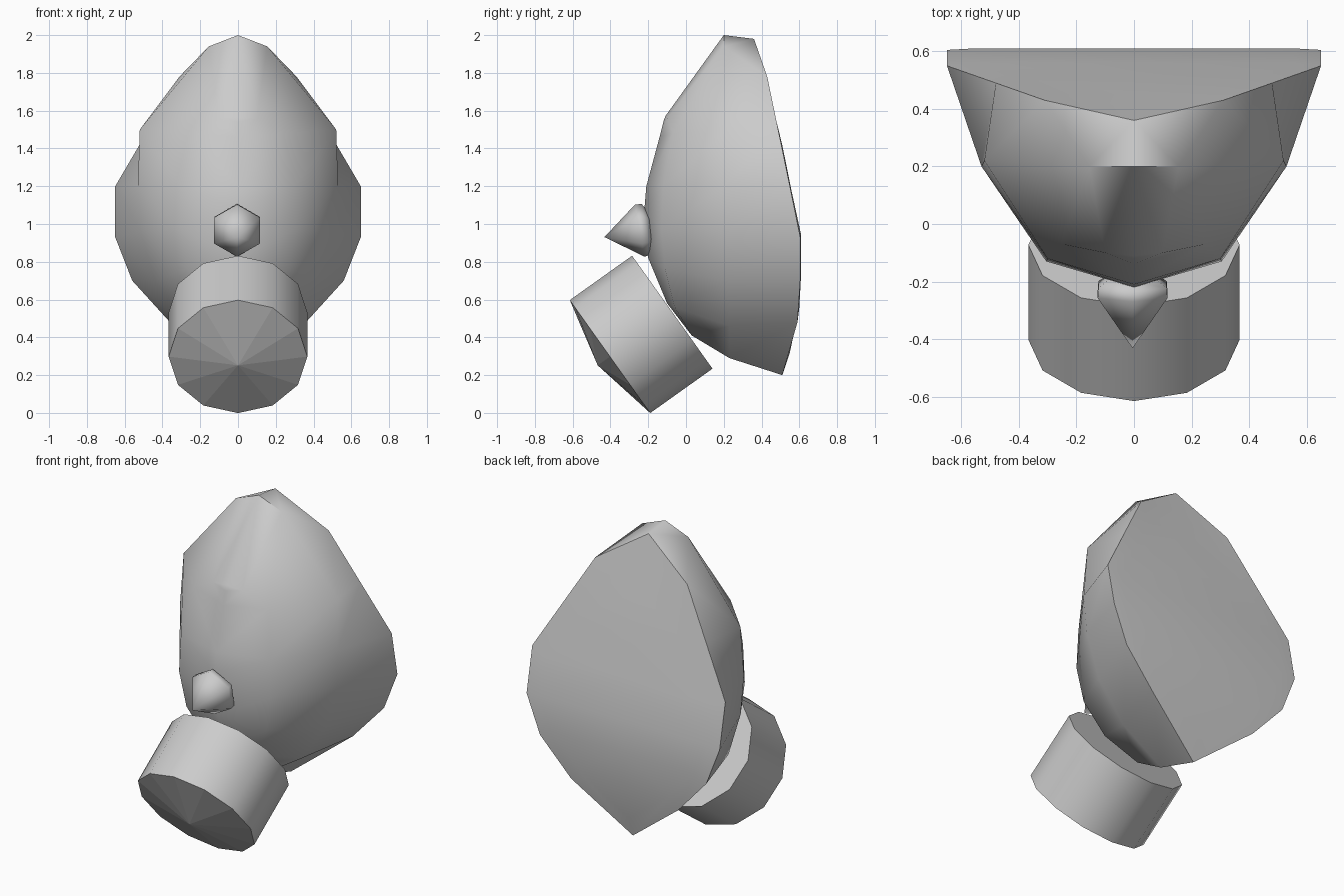
import bpy, bmesh, math
from mathutils import Vector

if "Cube" in bpy.data.objects:
    bpy.data.objects.remove(bpy.data.objects["Cube"])

grey = bpy.data.materials.new("plain grey")
grey.diffuse_color = (0.6, 0.6, 0.6, 1)
grey.use_nodes = True
grey.node_tree.nodes["Principled BSDF"].inputs["Base Color"].default_value = grey.diffuse_color


def finish(name, bm, angle=35):
    """Turn a bmesh into a named, shaded object."""
    bmesh.ops.remove_doubles(bm, verts=bm.verts, dist=0.0005)
    bmesh.ops.recalc_face_normals(bm, faces=bm.faces)
    me = bpy.data.meshes.new(name)
    bm.to_mesh(me)
    bm.free()
    me.materials.append(grey)
    ob = bpy.data.objects.new(name, me)
    bpy.context.collection.objects.link(ob)
    bpy.ops.object.select_all(action='DESELECT')
    ob.select_set(True)
    bpy.context.view_layer.objects.active = ob
    bpy.ops.object.shade_smooth_by_angle(angle=math.radians(angle))
    return ob


def loft(bm, rings, closed):
    """Bridge successive rows of points with faces."""
    rows = [[bm.verts.new(p) for p in r] for r in rings]
    for a, b in zip(rows, rows[1:]):
        n = len(a)
        for i in range(n if closed else n - 1):
            j = (i + 1) % n
            bm.faces.new((a[i], a[j], b[j], b[i]))
    return rows


# Mask shell: half contours from back rim to front ridge, mirrored in x
rim = [(0, .36, 1.98), (.31, .43, 1.78), (.48, .49, 1.49), (.65, .55, 1.2),
       (.65, .605, .93), (.56, .605, .7), (.36, .59, .48), (0, .51, .2)]
middle = [(0, .2, 2.0), (.155, .2, 1.94), (.52, .22, 1.5), (.53, .2, 1.2),
          (.515, .21, .96), (.44, .22, .7), (.27, .23, .46), (0, .23, .29)]
front = [(0, -.11, 1.57), (.1, -.1, 1.56), (.25, -.07, 1.48), (.3, -.12, 1.2),
         (.305, -.13, .97), (.27, -.11, .76), (.16, -.06, .56), (0, .03, .41)]
ridge = [(0, -.11, 1.57), (0, -.12, 1.54), (0, -.14, 1.46), (0, -.21, 1.2),
         (0, -.22, 1.08), (0, -.2, .82), (0, -.1, .58), (0, .03, .41)]
# Back panel: inner loop slightly proud, spanned straight across
inset_y = [.405, .45, .51, .56, .61, .61, .60, .55]
inset = [(x * .86, y, 1 + (z - 1) * .85) for (x, _, z), y in zip(rim, inset_y)]
spine = [(0, y, z) for _, y, z in inset]
bm = bmesh.new()
loft(bm, [spine, inset, rim, middle, front, ridge], False)
bmesh.ops.remove_doubles(bm, verts=bm.verts, dist=0.0005)
geom = bm.verts[:] + bm.edges[:] + bm.faces[:]
bmesh.ops.mirror(bm, geom=geom, axis='X', merge_dist=0.0005)
finish("mask_shell", bm, 55)


def turned(name, origin, axis, profile, sides, angle):
    """Revolve (distance, radius) points about a tilted axis in the yz plane."""
    axis = Vector(axis).normalized()
    up = Vector((1, 0, 0)).cross(axis)
    if up.z < 0:
        up = -up
    bm = bmesh.new()
    rings = []
    for d, r in profile:
        ring = []
        for k in range(sides):
            t = 2 * math.pi * k / sides
            ring.append(Vector(origin) + axis * d
                        + (up * math.cos(t) + Vector((1, 0, 0)) * math.sin(t)) * r)
        rings.append(ring)
    rows = loft(bm, rings, True)
    bm.faces.new(rows[0])
    return finish(name, bm, angle)


# Filter canister with a shallow faceted cone on its outer end
canister = turned("filter_canister", (0, -.0725, .533), (0, -.33, -.235),
                  [(0, .367), (.405, .367), (.485, 0)], 12, 31)
for p in canister.data.polygons:
    if len(p.vertices) == 3:
        p.use_smooth = False

# Small pointed valve above the canister
turned("valve", (-.005, -.245, .965), (0, -.98, -.18),
       [(-.065, .09), (-.035, .137), (0, .14), (.19, 0)], 6, 75)
